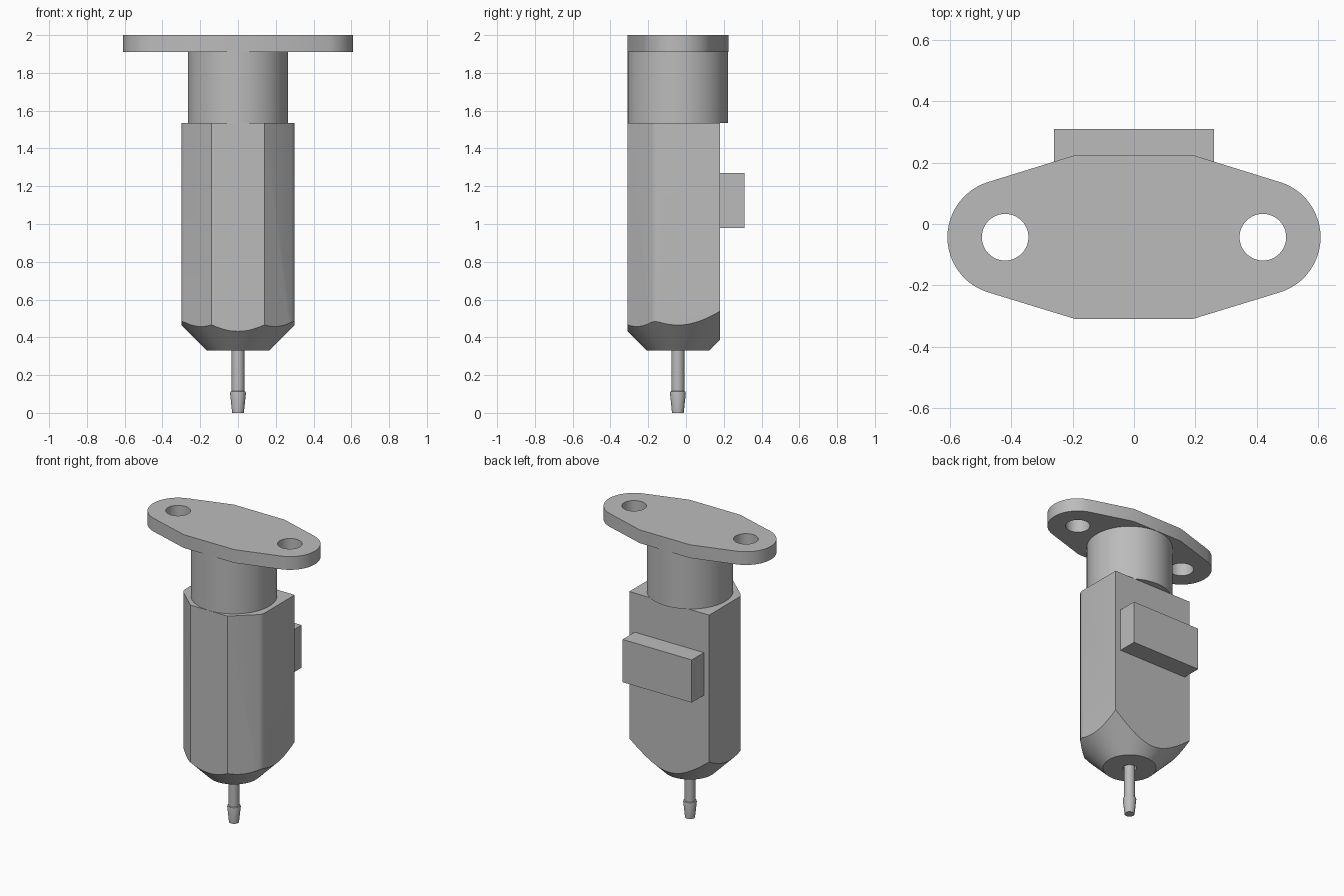
import bpy, bmesh
from math import sin, cos, pi, radians

AXIS_Y = -0.043

cube = bpy.data.objects.get("Cube")
if cube:
    bpy.data.objects.remove(cube, do_unlink=True)

grey = bpy.data.materials.new("mid grey")
grey.use_nodes = True
COLOUR = (0.5, 0.5, 0.5, 1)
grey.diffuse_color = COLOUR
grey.node_tree.nodes["Principled BSDF"].inputs["Base Color"].default_value = COLOUR


def finish(bm, name):
    bmesh.ops.recalc_face_normals(bm, faces=bm.faces)
    mesh = bpy.data.meshes.new(name)
    bm.to_mesh(mesh)
    bm.free()
    mesh.materials.append(grey)
    obj = bpy.data.objects.new(name, mesh)
    bpy.context.collection.objects.link(obj)
    return obj


def prism(name, outline, z0, z1):
    bm = bmesh.new()
    face = bm.faces.new([bm.verts.new((x, y, z0)) for x, y in outline])
    top = bmesh.ops.extrude_face_region(bm, geom=[face])["geom"]
    verts = [v for v in top if isinstance(v, bmesh.types.BMVert)]
    bmesh.ops.translate(bm, verts=verts, vec=(0, 0, z1 - z0))
    return finish(bm, name)


def lathe(name, profile, steps=64):
    """Revolve (radius, z) points that start and end on the axis."""
    bm = bmesh.new()
    verts = [bm.verts.new((r, AXIS_Y, z)) for r, z in profile]
    edges = [bm.edges.new(pair) for pair in zip(verts, verts[1:])]
    bmesh.ops.spin(bm, geom=verts + edges, cent=(0, AXIS_Y, 0), axis=(0, 0, 1),
                   angle=2 * pi, steps=steps, use_duplicate=False)
    bmesh.ops.remove_doubles(bm, verts=bm.verts, dist=0.0001)
    return finish(bm, name)


def select(obj):
    bpy.ops.object.select_all(action='DESELECT')
    obj.select_set(True)
    bpy.context.view_layer.objects.active = obj


def combine(obj, tool, operation):
    """Apply a boolean and discard the tool."""
    mod = obj.modifiers.new("cut", 'BOOLEAN')
    mod.operation, mod.solver, mod.object = operation, 'EXACT', tool
    select(obj)
    bpy.ops.object.modifier_apply(modifier=mod.name)
    bpy.data.objects.remove(tool, do_unlink=True)


def smooth(obj):
    select(obj)
    bpy.ops.object.shade_smooth_by_angle(angle=radians(25))


def circle(cx, r, n=48):
    return [(cx + r * cos(2 * pi * i / n), AXIS_Y + r * sin(2 * pi * i / n))
            for i in range(n)]


# Body: chamfered prism trimmed to a cone at the bottom, bored for the pin
half = [(0.14, -0.31), (0.285, -0.18), (0.296, -0.162), (0.3, -0.14), (0.3, 0.18)]
body = prism("body", half + [(-x, y) for x, y in reversed(half)], 0.3, 1.535)
envelope = lathe("body_envelope", [(0, 0.8), (0.042, 0.8), (0.042, 0.33), (0.165, 0.33),
                                   (0.7, 0.865), (0.7, 1.6), (0, 1.6)], 96)
combine(body, envelope, 'INTERSECT')
smooth(body)

# Neck
smooth(lathe("neck", [(0, 1.535), (0.266, 1.535), (0.266, 1.91), (0, 1.91)]))

# Mounting flange: round ears joined by tangents to a flat middle
EAR_X, EAR_R, TANGENT = 0.42, 0.188, radians(72.5)
arc = [(EAR_X + EAR_R * cos(a), AXIS_Y + EAR_R * sin(a))
       for a in (TANGENT * (i / 12 - 1) for i in range(25))]
side = [(0.19, -0.31)] + arc + [(0.19, 0.225)]
flange = prism("mounting_flange", side + [(-x, y) for x, y in reversed(side)], 1.91, 2)
for sign in (-1, 1):
    combine(flange, prism("screw_hole", circle(sign * EAR_X, 0.076), 1.8, 2.1), 'DIFFERENCE')
smooth(flange)

# Rear connector block
prism("rear_connector", [(-0.26, 0.18), (0.26, 0.18), (0.26, 0.31), (-0.26, 0.31)], 0.98, 1.27)

# Probe pin with a tapered tip
smooth(lathe("probe_pin", [(0, 0), (0.031, 0), (0.042, 0.105), (0.04, 0.113),
                           (0.034, 0.115), (0.034, 0.8), (0, 0.8)], 32))
